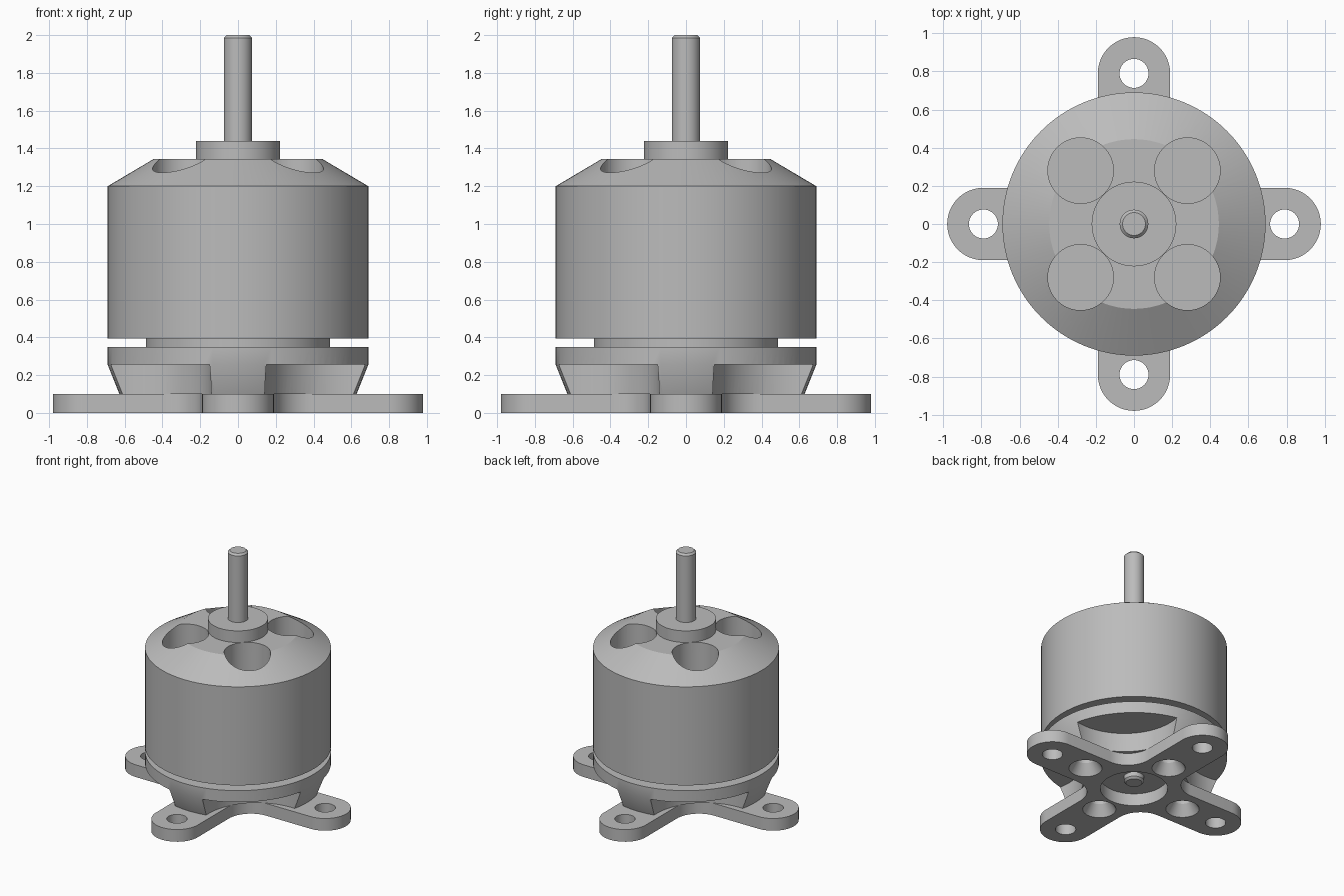
import bpy, bmesh, math

if "Cube" in bpy.data.objects:
    bpy.data.objects.remove(bpy.data.objects["Cube"])

SEGS = 96
grey = bpy.data.materials.new("metal_grey")
grey.diffuse_color = (0.5, 0.5, 0.5, 1)
grey.use_nodes = True
grey.node_tree.nodes["Principled BSDF"].inputs["Base Color"].default_value = grey.diffuse_color


def add_object(name, bm):
    bmesh.ops.recalc_face_normals(bm, faces=bm.faces)
    mesh = bpy.data.meshes.new(name)
    bm.to_mesh(mesh)
    bm.free()
    mesh.materials.append(grey)
    ob = bpy.data.objects.new(name, mesh)
    bpy.context.collection.objects.link(ob)
    return ob


def lathe(name, profile, segs=SEGS, at=(0, 0)):
    """Spin a closed (radius, z) profile that starts and ends on the axis."""
    bm = bmesh.new()
    vs = [bm.verts.new((r, 0, z)) for r, z in profile]
    edges = [bm.edges.new(pair) for pair in zip(vs, vs[1:])]
    bmesh.ops.spin(bm, geom=vs + edges, cent=(0, 0, 0), axis=(0, 0, 1),
                   angle=2 * math.pi, steps=segs, use_duplicate=False)
    bmesh.ops.remove_doubles(bm, verts=bm.verts, dist=1e-5)
    bmesh.ops.translate(bm, verts=bm.verts, vec=(at[0], at[1], 0))
    return add_object(name, bm)


def drill(name, r, z0, z1, at=(0, 0), segs=48):
    return lathe(name, [(0, z0), (r, z0), (r, z1), (0, z1)], segs, at)


def cut(target, cutters):
    """Subtract the cutters, then remove them."""
    bpy.context.view_layer.objects.active = target
    for c in cutters:
        mod = target.modifiers.new("cut", 'BOOLEAN')
        mod.operation = 'DIFFERENCE'
        mod.solver = 'EXACT'
        mod.object = c
        bpy.ops.object.modifier_apply(modifier=mod.name)
        bpy.data.objects.remove(c)


DIAGONALS = [(1, 1), (-1, 1), (-1, -1), (1, -1)]
AXES = [(1, 0), (0, 1), (-1, 0), (0, -1)]

# Mounting plate: four round-ended arms joined by concave fillets
HALF, REACH, FILLET = 0.19, 0.79, 0.20
c = HALF + FILLET
arm = []
for i in range(25):
    a = math.radians(-90 + 180 * i / 24)
    arm.append((REACH + HALF * math.cos(a), HALF * math.sin(a)))
for i in range(17):
    a = math.radians(270 - 90 * i / 16)
    arm.append((c + FILLET * math.cos(a), c + FILLET * math.sin(a)))
bm = bmesh.new()
outline = [bm.verts.new((x * ux - y * uy, x * uy + y * ux, 0))
           for ux, uy in AXES for x, y in arm]
face = bm.faces.new(outline)
top = bmesh.ops.extrude_face_region(bm, geom=[face])["geom"]
bmesh.ops.translate(bm, vec=(0, 0, 0.1),
                    verts=[v for v in top if isinstance(v, bmesh.types.BMVert)])
plate = add_object("mounting_plate", bm)

# Countersunk screw positions: wider pair on x, narrower pair on y
screws = [(0.47 * x, 0.40 * y) for x, y in AXES]
sink = [(0, -0.01), (0.13, -0.01), (0.07, 0.085), (0.07, 0.22), (0, 0.22)]
cut(plate,
    [drill("arm_hole", 0.076, -0.1, 0.2, (REACH * x, REACH * y)) for x, y in AXES]
    + [drill("centre_hole", 0.25, -0.1, 0.2, segs=64)]
    + [lathe("countersink", sink, 40, p) for p in screws])

# Stator housing: flared base with a flange and neck, scooped on the diagonals
housing = lathe("stator_housing", [(0, 0.1), (0.628, 0.1), (0.69, 0.255), (0.69, 0.35),
                                   (0.487, 0.35), (0.487, 0.45), (0, 0.45)])
cut(housing,
    [drill("scoop", 0.44, 0.0, 0.255, (0.58 * x, 0.58 * y), SEGS) for x, y in DIAGONALS]
    + [lathe("screw_hole", sink, 40, p) for p in screws])

# Rotor bell with a sloped shoulder and four round pockets
bell = lathe("rotor_bell", [(0, 0.393), (0.69, 0.393), (0.69, 1.2),
                            (0.445, 1.345), (0, 1.345)])
cut(bell, [drill("pocket", 0.172, 1.0, 1.5, (0.28 * x, 0.28 * y), 64)
           for x, y in DIAGONALS])

# Hub collar and shaft
hub = drill("hub_collar", 0.222, 1.3, 1.44, segs=64)
shaft = lathe("shaft", [(0, 0.05), (0.06, 0.05), (0.075, 0.065), (0.075, 1.985),
                        (0.06, 2.0), (0, 2.0)], 48)

# Smooth round walls, keep the edges crisp
bpy.ops.object.select_all(action='DESELECT')
for ob in (plate, housing, bell, hub, shaft):
    ob.select_set(True)
bpy.context.view_layer.objects.active = bell
bpy.ops.object.shade_smooth_by_angle(angle=math.radians(25))
